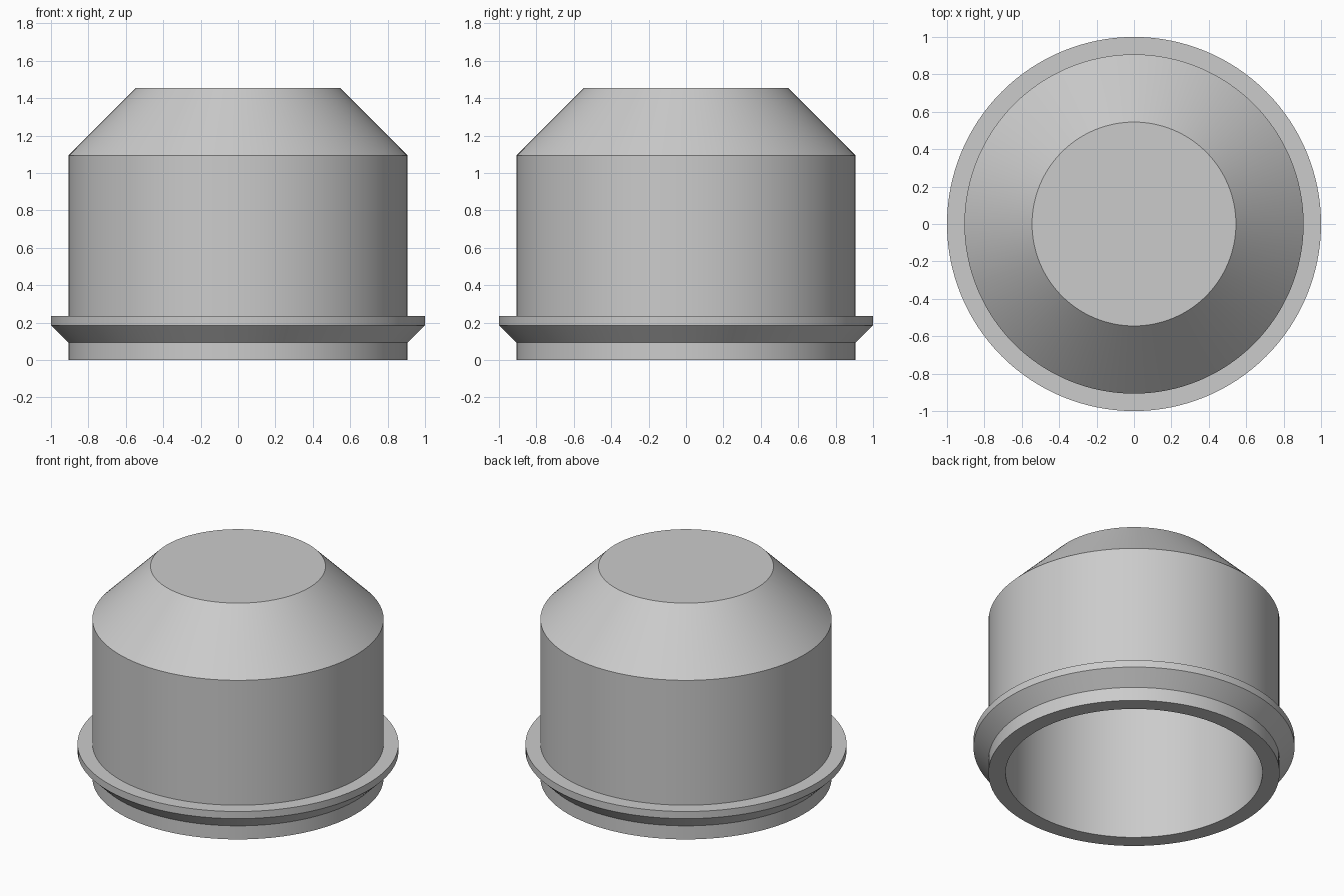
import bpy
import bmesh
import math

cube = bpy.data.objects.get("Cube")
if cube:
    bpy.data.objects.remove(cube, do_unlink=True)

SEGMENTS = 128
BODY_R, FLANGE_R, BORE_R = 0.907, 1.0, 0.80

grey = bpy.data.materials.new("light_grey")
grey.use_nodes = True
colour = (0.6, 0.6, 0.6, 1)
grey.diffuse_color = colour
grey.node_tree.nodes["Principled BSDF"].inputs["Base Color"].default_value = colour


def lathe(name, profile, material):
    """Revolve an (r, z) profile around the z axis into a solid."""
    bm = bmesh.new()
    verts = [bm.verts.new((r, 0, z)) for r, z in profile]
    edges = [bm.edges.new(pair) for pair in zip(verts, verts[1:])]
    bmesh.ops.spin(bm, geom=verts + edges, cent=(0, 0, 0), axis=(0, 0, 1),
                   angle=math.tau, steps=SEGMENTS)
    bmesh.ops.remove_doubles(bm, verts=bm.verts, dist=1e-5)
    bmesh.ops.recalc_face_normals(bm, faces=bm.faces)
    mesh = bpy.data.meshes.new(name)
    bm.to_mesh(mesh)
    bm.free()
    mesh.materials.append(material)
    obj = bpy.data.objects.new(name, mesh)
    bpy.context.collection.objects.link(obj)
    bpy.ops.object.select_all(action="DESELECT")
    obj.select_set(True)
    bpy.context.view_layer.objects.active = obj
    bpy.ops.object.shade_smooth_by_angle(angle=math.radians(30))
    return obj


# Outer skin: skirt, bevelled flange, straight wall, tapered shoulder, flat top
outer = [(BODY_R, 0), (BODY_R, 0.093), (FLANGE_R, 0.186), (FLANGE_R, 0.235),
         (BODY_R, 0.235), (BODY_R, 1.093), (0.545, 1.455), (0, 1.455)]
# Hollow inside with an even wall thickness, open at the bottom
inner = [(0, 1.35), (0.5, 1.35), (BORE_R, 1.05), (BORE_R, 0)]

lathe("hollow_cap", inner + outer, grey)
